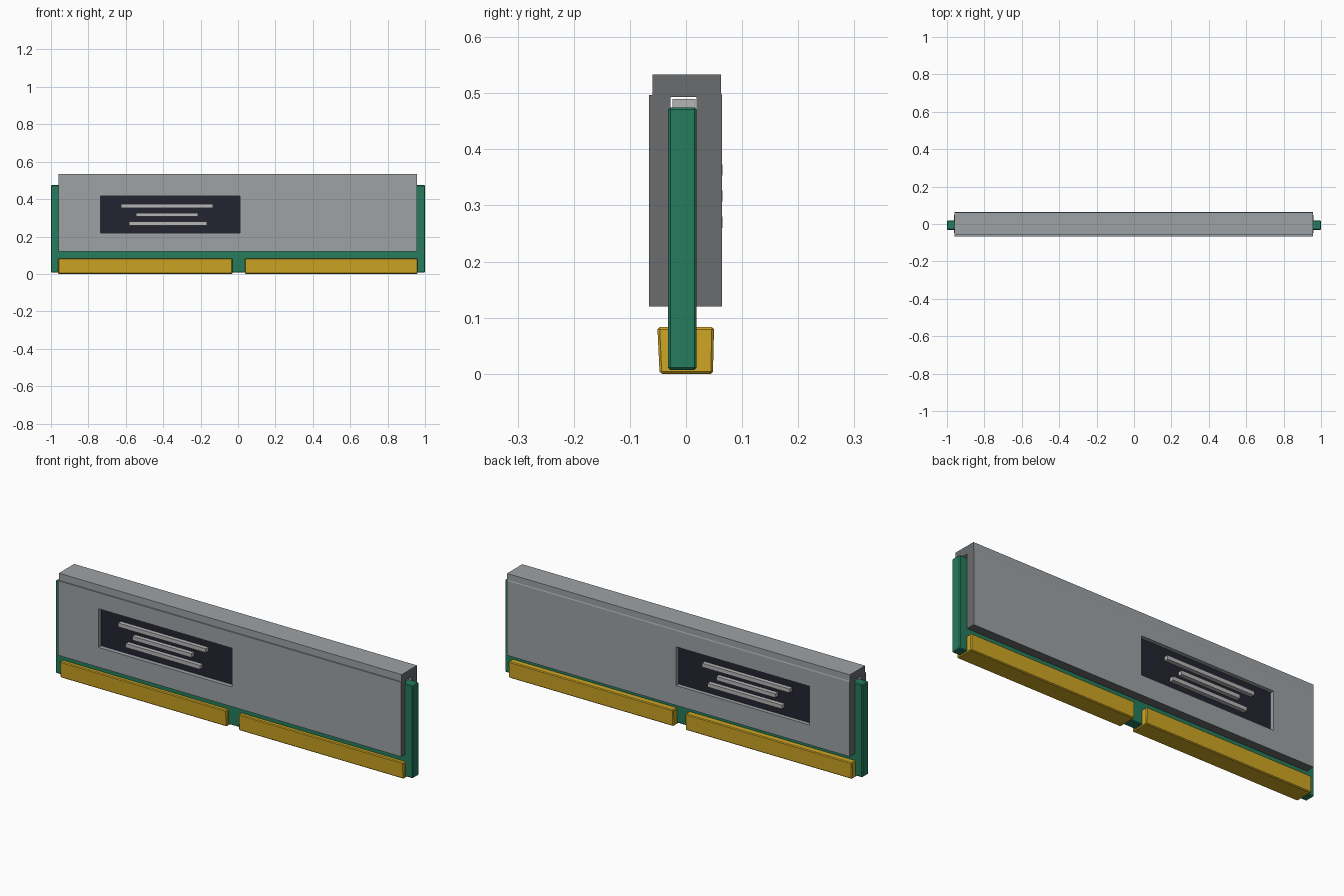
import bpy, bmesh

if "Cube" in bpy.data.objects:
    bpy.data.objects.remove(bpy.data.objects["Cube"])

def material(name, rgb):
    m = bpy.data.materials.new(name)
    m.diffuse_color = (*rgb, 1)
    m.use_nodes = True
    m.node_tree.nodes["Principled BSDF"].inputs["Base Color"].default_value = m.diffuse_color
    return m

GREY = material("spreader grey", (0.34, 0.36, 0.375))
DARK = material("edge dark grey", (0.145, 0.15, 0.155))
GREEN = material("board green", (0.018, 0.20, 0.11))
GOLD = material("contact gold", (0.62, 0.38, 0.018))
PANEL = material("panel near black", (0.017, 0.017, 0.03))
BAR = material("bar light grey", (0.46, 0.46, 0.47))


def prism(name, profile, x0, x1, mat, bevel=0.0):
    """Extrude a (y, z) profile along x."""
    bm = bmesh.new()
    a = [bm.verts.new((x0, y, z)) for y, z in profile]
    b = [bm.verts.new((x1, y, z)) for y, z in profile]
    bm.faces.new(a)
    bm.faces.new(b)
    n = len(a)
    for i in range(n):
        j = (i + 1) % n
        bm.faces.new((a[i], a[j], b[j], b[i]))
    bmesh.ops.recalc_face_normals(bm, faces=bm.faces)
    if bevel:
        bmesh.ops.bevel(bm, geom=bm.edges[:], offset=bevel, segments=1,
                        affect='EDGES', profile=0.5)
    me = bpy.data.meshes.new(name)
    bm.to_mesh(me)
    bm.free()
    me.materials.append(mat)
    ob = bpy.data.objects.new(name, me)
    bpy.context.collection.objects.link(ob)
    return ob


def box(name, x0, x1, y0, y1, z0, z1, mat, bevel=0.0):
    y0, y1 = min(y0, y1), max(y0, y1)
    return prism(name, [(y0, z0), (y1, z0), (y1, z1), (y0, z1)], x0, x1, mat, bevel)


def cut(ob, cutter):
    mod = ob.modifiers.new("cut", 'BOOLEAN')
    mod.operation = 'DIFFERENCE'
    mod.solver = 'EXACT'
    mod.object = cutter
    bpy.context.view_layer.objects.active = ob
    bpy.ops.object.modifier_apply(modifier=mod.name)
    bpy.data.objects.remove(cutter)


# circuit board
box("circuit_board", -1, 1, -0.032, 0.019, 0.007, 0.475, GREEN, 0.004)

# gold contact strips either side of the key notch
contact = [(-0.047, 0), (0.048, 0), (0.05, 0.083), (-0.051, 0.083)]
prism("contact_strip_left", contact, -0.962, -0.03, GOLD, 0.004)
prism("contact_strip_right", contact, 0.037, 0.96, GOLD, 0.004)

# heat spreader with a narrower top cap
spreader = prism("heat_spreader", [
    (-0.066, 0.12), (0.064, 0.12), (0.064, 0.497), (0.062, 0.502),
    (0.062, 0.533), (-0.06, 0.533), (-0.06, 0.497), (-0.066, 0.497)],
    -0.96, 0.958, GREY)

# slot for the board and one window on each side
cut(spreader, box("slot_cutter", -1.1, 1.1, -0.028, 0.019, 0.05, 0.493, GREY))
for s in (-1, 1):
    cut(spreader, box("window_cutter", -0.735, 0.012, s * 0.04, s * 0.1,
                      0.22, 0.416, GREY))

# dark ends and underside of the spreader
me = spreader.data
me.materials.clear()
me.materials.append(GREY)
me.materials.append(DARK)
for p in me.polygons:
    end = abs(p.center.x) > 0.95 and abs(p.normal.x) > 0.9
    under = p.normal.z < -0.9 and p.center.z < 0.13
    p.material_index = 1 if end or under else 0

# light filler strip above the board
box("slot_filler", -0.945, 0.943, -0.024, 0.017, 0.47, 0.49, BAR)

# window panels with three raised bars on each side
for s, side in ((-1, "front"), (1, "back")):
    box("window_panel_" + side, -0.735, 0.012, s * 0.038, s * 0.044,
        0.22, 0.416, PANEL)
    for i, (x0, x1, z) in enumerate([(-0.625, -0.135, 0.363),
                                     (-0.545, -0.215, 0.317),
                                     (-0.583, -0.167, 0.27)]):
        box(f"raised_bar_{side}_{i + 1}", x0, x1, s * 0.042, s * 0.065,
            z - 0.01, z + 0.01, BAR)
